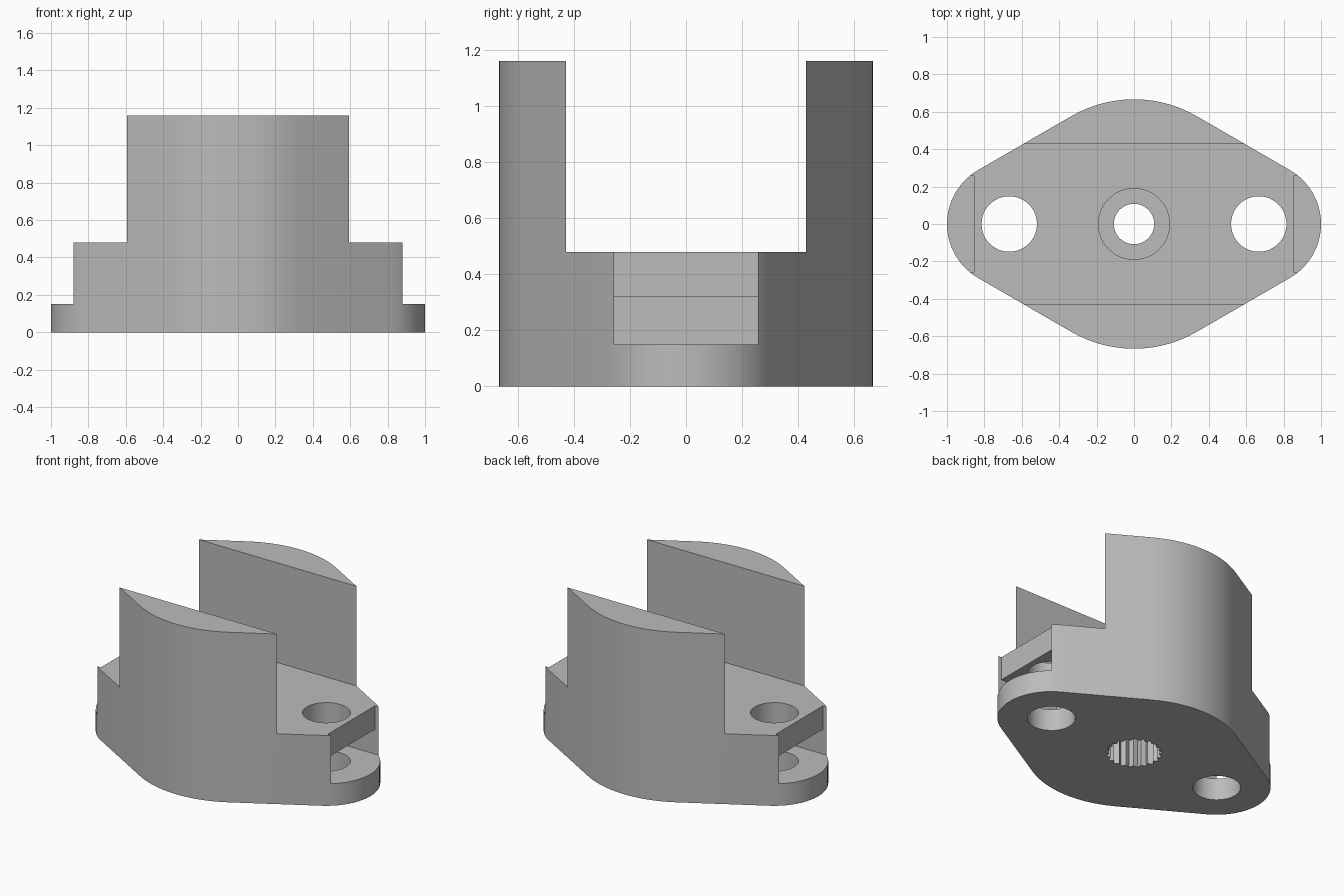
import bpy, bmesh, math

if "Cube" in bpy.data.objects:
    bpy.data.objects.remove(bpy.data.objects["Cube"])

R_MID, R_END, X_END = 0.667, 0.333, 0.667   # centre arc, end arcs, end arc offset
FLOOR, TOP, BASE = 0.48, 1.16, 0.15

grey = bpy.data.materials.new("plain grey")
grey.diffuse_color = (0.50, 0.50, 0.50, 1)
grey.use_nodes = True
grey.node_tree.nodes["Principled BSDF"].inputs["Base Color"].default_value = grey.diffuse_color


def prism(name, pts, z0, z1):
    """Extrude a closed counter-clockwise 2D outline from z0 to z1."""
    bm = bmesh.new()
    low = [bm.verts.new((x, y, z0)) for x, y in pts]
    high = [bm.verts.new((x, y, z1)) for x, y in pts]
    bm.faces.new(low[::-1])
    bm.faces.new(high)
    n = len(pts)
    for i in range(n):
        j = (i + 1) % n
        bm.faces.new((low[i], low[j], high[j], high[i]))
    mesh = bpy.data.meshes.new(name)
    bm.to_mesh(mesh)
    bm.free()
    ob = bpy.data.objects.new(name, mesh)
    bpy.context.collection.objects.link(ob)
    mesh.materials.append(grey)
    return ob


def arc(cx, r, a0, a1, n):
    angles = [math.radians(a0 + (a1 - a0) * i / n) for i in range(n + 1)]
    return [(cx + r * math.cos(a), r * math.sin(a)) for a in angles]


def circle(cx, r, n=48):
    return arc(cx, r, 0, 360, n)[:-1]


def rect(x0, x1, y0, y1):
    return [(x0, y0), (x1, y0), (x1, y1), (x0, y1)]


def cut(body, cutter):
    mod = body.modifiers.new("cut", 'BOOLEAN')
    mod.operation, mod.solver, mod.object = 'DIFFERENCE', 'EXACT', cutter
    bpy.context.view_layer.objects.active = body
    bpy.ops.object.modifier_apply(modifier=mod.name)
    bpy.data.objects.remove(cutter)


# Body: rounded diamond outline, tangent arcs joined by straight flanks
outline = (arc(X_END, R_END, -60, 60, 20) + arc(0, R_MID, 60, 120, 14)
           + arc(-X_END, R_END, 120, 240, 20) + arc(0, R_MID, 240, 300, 14))
body = prism("bracket_body", outline, 0, TOP)

# Wide channel between the two upright cheeks
cut(body, prism("channel", rect(-1.2, 1.2, -0.427, 0.427), FLOOR, 1.4))

for s in (-1, 1):
    # End notch above the base flange
    xs = sorted((s * 0.855, s * 1.2))
    cut(body, prism("end_notch", rect(*xs, -0.256, 0.256), BASE, 0.8))
    # Pocket reaching in below the bridge
    xs = sorted((s * 0.41, s * 1.2))
    cut(body, prism("pocket", rect(*xs, -0.256, 0.256), BASE, 0.32))
    # Mounting hole
    cut(body, prism("mounting_hole", circle(s * X_END, 0.148), -0.2, 0.8))

# Centre bore: through hole, top counterbore and toothed socket underneath
cut(body, prism("through_hole", circle(0, 0.108), -0.2, 0.8))
cut(body, prism("counterbore", circle(0, 0.19), 0.36, 0.8))
TEETH = 21
teeth = []
for i in range(TEETH * 2):
    a, r = math.pi * i / TEETH, (0.178 if i % 2 == 0 else 0.155)
    teeth.append((r * math.cos(a), r * math.sin(a)))
cut(body, prism("toothed_socket", teeth, -0.2, 0.25))

# Smooth the arcs, keep edges crisp
bpy.ops.object.select_all(action='DESELECT')
body.select_set(True)
bpy.context.view_layer.objects.active = body
bpy.ops.object.shade_smooth_by_angle(angle=math.radians(25))
